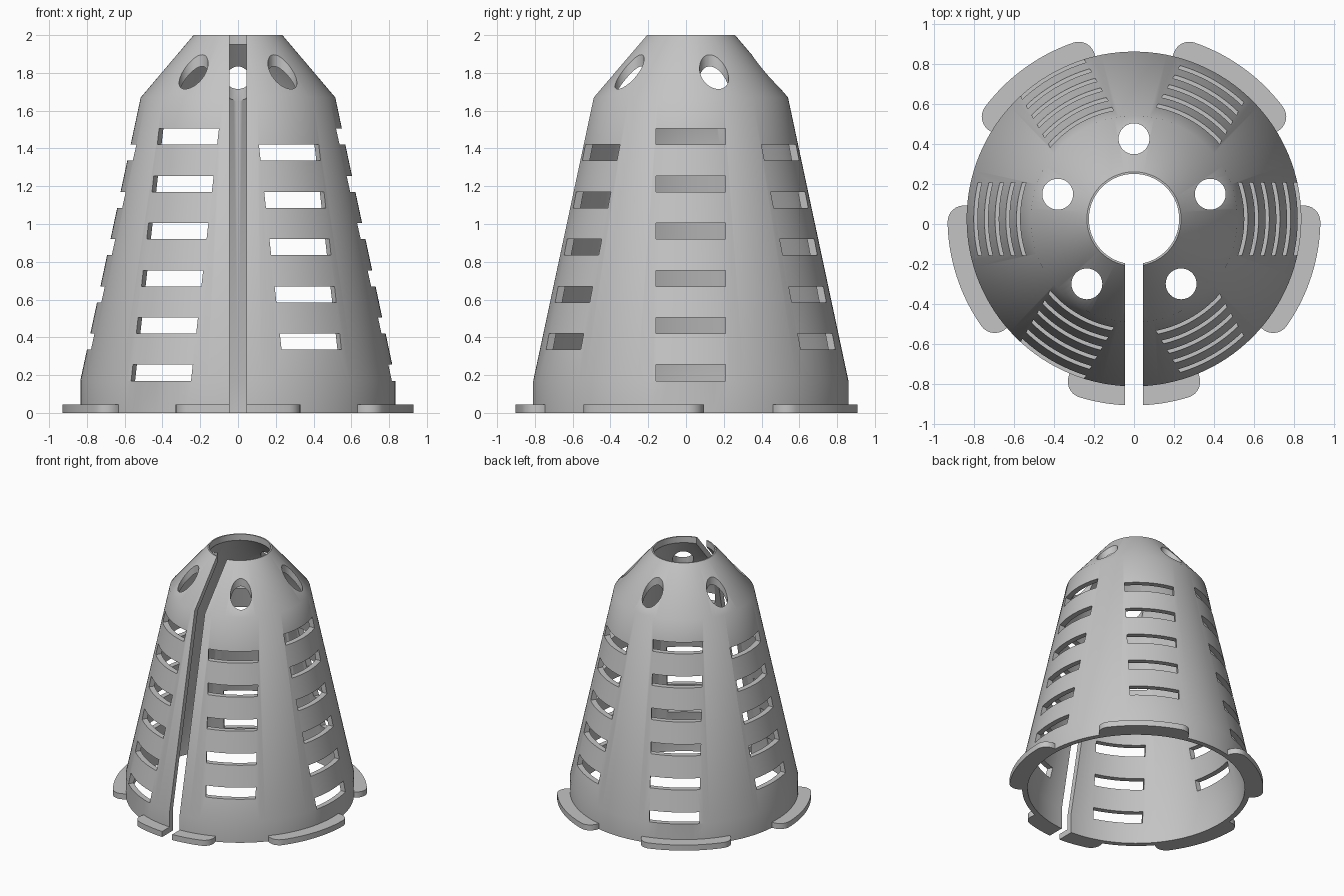
import bpy, bmesh
from math import cos, sin, pi, radians
from mathutils import Matrix, Vector

cube = bpy.data.objects.get("Cube")
if cube:
    bpy.data.objects.remove(cube, do_unlink=True)

CENTRE = Vector((0, 0.025, 0))
SLIT = 0.045

grey = bpy.data.materials.new("plain grey")
grey.use_nodes = True
grey.diffuse_color = (0.55, 0.55, 0.55, 1)
grey.node_tree.nodes["Principled BSDF"].inputs["Base Color"].default_value = (0.55, 0.55, 0.55, 1)


def make_object(name, bm):
    bmesh.ops.recalc_face_normals(bm, faces=bm.faces[:])
    mesh = bpy.data.meshes.new(name)
    bm.to_mesh(mesh)
    bm.free()
    obj = bpy.data.objects.new(name, mesh)
    obj.location = CENTRE
    mesh.materials.append(grey)
    bpy.context.collection.objects.link(obj)
    return obj


def lathe(name, profile, steps=128):
    bm = bmesh.new()
    rings = [[bm.verts.new((r * cos(2 * pi * i / steps), r * sin(2 * pi * i / steps), z))
              for i in range(steps)] for r, z in profile]
    for a, b in zip(rings, rings[1:] + rings[:1]):
        for i in range(steps):
            j = (i + 1) % steps
            bm.faces.new((a[i], a[j], b[j], b[i]))
    return make_object(name, bm)


def add_box(bm, low, high, angle=0):
    low, high = Vector(low), Vector(high)
    size = high - low
    bmesh.ops.create_cube(bm, size=1, matrix=Matrix.Rotation(angle, 4, "Z")
                          @ Matrix.Translation((low + high) / 2)
                          @ Matrix.Diagonal((*size, 1)))


def cut(obj, cutter):
    mod = obj.modifiers.new("cut", "BOOLEAN")
    mod.operation = "DIFFERENCE"
    mod.solver = "EXACT"
    mod.object = cutter
    select(obj)
    bpy.ops.object.modifier_apply(modifier=mod.name)


def select(obj):
    bpy.ops.object.select_all(action="DESELECT")
    obj.select_set(True)
    bpy.context.view_layer.objects.active = obj


def smooth(obj):
    select(obj)
    bpy.ops.object.shade_smooth_by_angle(angle=radians(30))


# Tapered hollow shell with a steeper shoulder and an open top
shell = lathe("tapered_shell", [
    (0.835, 0), (0.835, 0.17), (0.515, 1.67), (0.235, 2.0),
    (0.225, 2.0), (0.225, 1.95), (0.475, 1.655), (0.795, 0.165), (0.795, 0)])

# Front slit
bm = bmesh.new()
add_box(bm, (-SLIT, -1.5, -0.5), (SLIT, -0.01, 2.5))
slit_cutter = make_object("slit_cutter", bm)

# Six columns of windows, every other column raised and one row shorter
bm = bmesh.new()
for column in range(6):
    raised = column % 2
    for row in range(6 - raised):
        z = 0.17 + 0.25 * row + 0.165 * raised
        add_box(bm, (0.35, -0.183, z), (1.0, 0.183, z + 0.085), column * pi / 3)

# Five upright round holes in the shoulder
for i in range(5):
    a = pi / 2 + i * 2 * pi / 5
    bmesh.ops.create_cone(bm, cap_ends=True, segments=48, radius1=0.077, radius2=0.077, depth=0.6,
                          matrix=Matrix.Translation((0.4 * cos(a), 0.4 * sin(a), 1.94)))
opening_cutter = make_object("opening_cutter", bm)

cut(shell, opening_cutter)
cut(shell, slit_cutter)
smooth(shell)


# Base feet: curved tabs with rounded outer corners
def make_foot(name, middle, half=radians(22.6), outer=0.93, corner=0.09, inner=0.81, height=0.045):
    swing = corner / outer
    side = [(half, inner)]
    for k in range(9):
        t = k / 8 * pi / 2
        side.append((half - swing + swing * cos(t), outer - corner + corner * sin(t)))
    flat = half - swing
    arc = [(flat - 2 * flat * k / 20, outer) for k in range(1, 20)]
    other = [(-a, r) for a, r in reversed(side)]
    under = [(-half + 2 * half * k / 20, inner) for k in range(1, 20)]
    bm = bmesh.new()
    face = bm.faces.new([bm.verts.new((r * cos(middle + a), r * sin(middle + a), 0))
                         for a, r in side + arc + other + under])
    top = bmesh.ops.extrude_face_region(bm, geom=[face])["geom"]
    bmesh.ops.translate(bm, vec=(0, 0, height),
                        verts=[v for v in top if isinstance(v, bmesh.types.BMVert)])
    return make_object(name, bm)


names = ["front_foot", "left_foot", "back_left_foot", "back_right_foot", "right_foot"]
for i, name in enumerate(names):
    foot = make_foot(name, -pi / 2 + i * 2 * pi / 5)
    if i == 0:
        cut(foot, slit_cutter)
    smooth(foot)

for helper in (slit_cutter, opening_cutter):
    bpy.data.objects.remove(helper, do_unlink=True)
